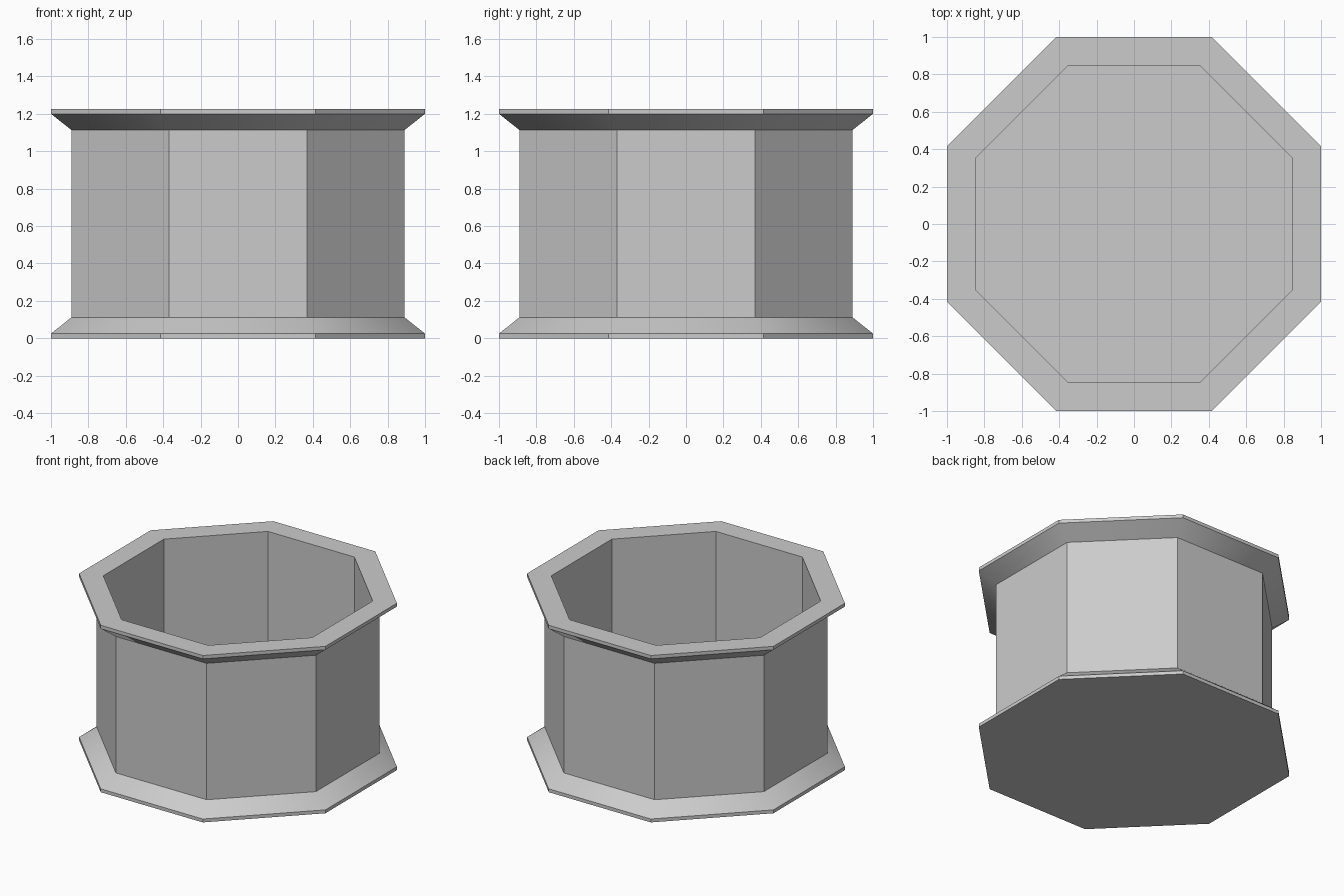
import bpy
import bmesh
from math import cos, sin, pi

cube = bpy.data.objects.get("Cube")
if cube:
    bpy.data.objects.remove(cube, do_unlink=True)

SIDES = 8

# Plain grey stone
grey = bpy.data.materials.new("grey")
grey.use_nodes = True
colour = (0.6, 0.6, 0.6, 1)
grey.diffuse_color = colour
grey.node_tree.nodes["Principled BSDF"].inputs["Base Color"].default_value = colour


def add_ring(bm, apothem, z):
    """Octagon with flat sides facing the axes."""
    radius = apothem / cos(pi / SIDES)
    angles = [(i + 0.5) * 2 * pi / SIDES for i in range(SIDES)]
    return [bm.verts.new((radius * cos(a), radius * sin(a), z)) for a in angles]


def octagonal_vessel(name, profile, material):
    bm = bmesh.new()
    rings = [add_ring(bm, r, z) for r, z in profile]
    for low, high in zip(rings, rings[1:]):
        for i in range(SIDES):
            j = (i + 1) % SIDES
            bm.faces.new((low[i], low[j], high[j], high[i]))
    bm.faces.new(rings[0][::-1])   # underside
    bm.faces.new(rings[-1])        # inner floor
    bmesh.ops.recalc_face_normals(bm, faces=bm.faces)
    mesh = bpy.data.meshes.new(name)
    bm.to_mesh(mesh)
    bm.free()
    mesh.materials.append(material)
    obj = bpy.data.objects.new(name, mesh)
    bpy.context.collection.objects.link(obj)
    return obj


# Outer flange, wall, upper flange, rim, then the hollow inside
profile = [
    (1, 0), (1, 0.025), (0.89, 0.112),
    (0.89, 1.113), (1, 1.2), (1, 1.225),
    (0.848, 1.225), (0.848, 0.11),
]
vessel = octagonal_vessel("octagonal_basin", profile, grey)

# Smooth the sloping flanges, keep the wall corners sharp
bpy.ops.object.select_all(action="DESELECT")
vessel.select_set(True)
bpy.context.view_layer.objects.active = vessel
bpy.ops.object.shade_smooth_by_angle(angle=pi / 6)
